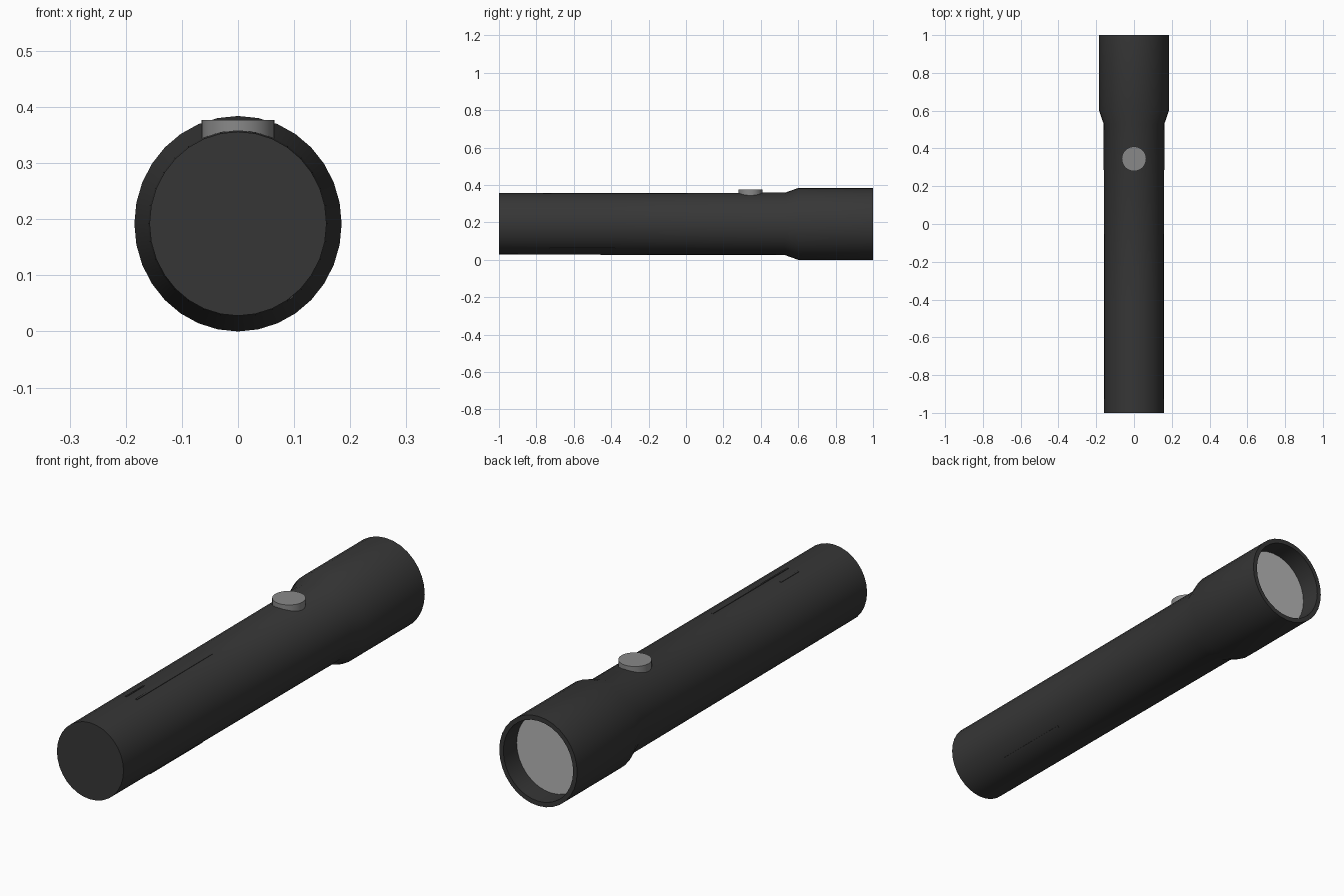
import bpy, bmesh, math

if "Cube" in bpy.data.objects:
    bpy.data.objects.remove(bpy.data.objects["Cube"])

CZ, SX = 0.192, 0.962      # axis height, slight sideways flattening
SIDES = 32


def material(name, v):
    m = bpy.data.materials.new(name)
    m.diffuse_color = (v, v, v, 1)
    m.use_nodes = True
    m.node_tree.nodes["Principled BSDF"].inputs["Base Color"].default_value = m.diffuse_color
    return m


dark = material("dark_casing", 0.037)
button_grey = material("button_grey", 0.25)
lens_grey = material("lens_grey", 0.46)


def finish(bm, name, mat):
    bmesh.ops.recalc_face_normals(bm, faces=bm.faces)
    me = bpy.data.meshes.new(name)
    bm.to_mesh(me)
    bm.free()
    me.materials.append(mat)
    ob = bpy.data.objects.new(name, me)
    bpy.context.collection.objects.link(ob)
    bpy.ops.object.select_all(action='DESELECT')
    ob.select_set(True)
    bpy.context.view_layer.objects.active = ob
    bpy.ops.object.shade_smooth_by_angle(angle=math.radians(35))
    return ob


def lathe(name, profile, mat, cap_start=True, cap_end=True):
    """Rings of (y, radius) around the long axis."""
    bm = bmesh.new()
    rings = []
    for y, r in profile:
        rings.append([bm.verts.new((SX * r * math.sin(a), y, CZ + r * math.cos(a)))
                      for a in (2 * math.pi * i / SIDES for i in range(SIDES))])
    for a, b in zip(rings, rings[1:]):
        for i in range(SIDES):
            j = (i + 1) % SIDES
            bm.faces.new((a[i], a[j], b[j], b[i]))
    if cap_start:
        bm.faces.new(rings[0])
    if cap_end:
        bm.faces.new(rings[-1])
    return finish(bm, name, mat)


# Casing: handle, flared head, rim and recess
lathe("casing", [(-1, 0.164), (-0.4, 0.165), (0.53, 0.167), (0.6, 0.192),
                 (1, 0.192), (1, 0.172), (0.905, 0.172)], dark)

# Lens disc at the bottom of the recess
lathe("lens", [(0.904, 0.1715), (0.91, 0.1715)], lens_grey)

# Push button on top
bm = bmesh.new()
bmesh.ops.create_cone(bm, cap_ends=True, segments=32, radius1=0.065, radius2=0.065, depth=0.05)
bmesh.ops.translate(bm, verts=bm.verts, vec=(0, 0.345, 0.352))
finish(bm, "button", button_grey)


# Hairline ridges along the handle
def ridge(name, angle, y0, y1):
    bm = bmesh.new()
    bmesh.ops.create_cube(bm, size=1)
    for v in bm.verts:
        a = angle + v.co.x * 0.05
        r = 0.164 + v.co.z * 0.005
        y = y0 if v.co.y < 0 else y1
        v.co = (SX * r * math.sin(a), y, CZ + r * math.cos(a))
    finish(bm, name, dark)


ridge("ridge_long", 0.14, -0.72, -0.21)
ridge("ridge_short", -0.17, -0.72, -0.60)
ridge("ridge_lower", math.radians(143), -0.73, -0.38)
